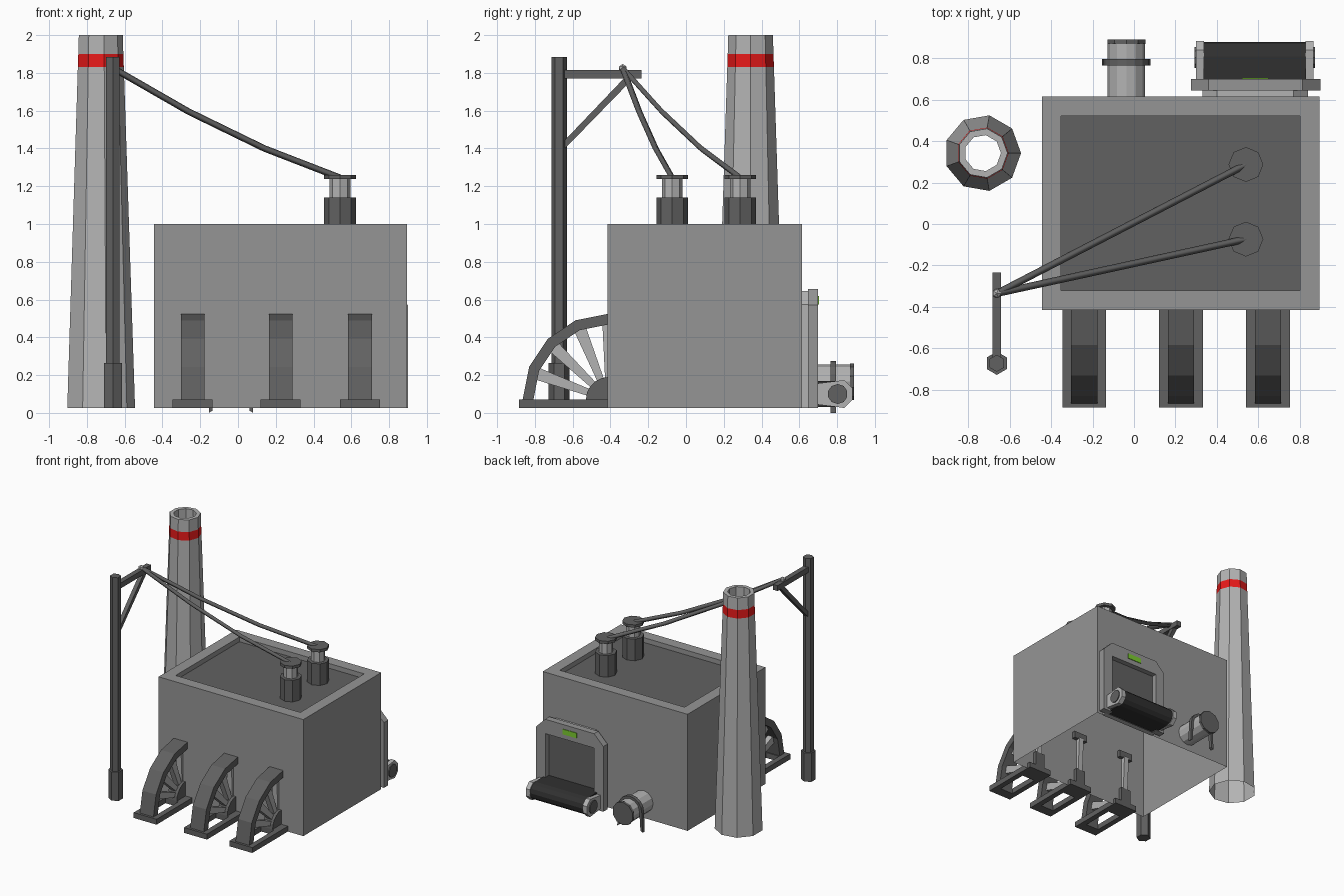
import bpy, bmesh
from math import sin, cos, pi, radians
from mathutils import Vector

if "Cube" in bpy.data.objects:
    bpy.data.objects.remove(bpy.data.objects["Cube"])


def material(name, r, g, b):
    m = bpy.data.materials.new(name)
    m.diffuse_color = (r, g, b, 1)
    m.use_nodes = True
    m.node_tree.nodes["Principled BSDF"].inputs["Base Color"].default_value = m.diffuse_color
    return m


DARK = material("dark_grey", .12, .12, .12)
BLACK = material("rubber", .03, .03, .03)
RED = material("red", .8, .01, .01)
GREEN = material("green", .2, .6, .03)
LIGHT = material("light_grey", .45, .45, .45)


def finish(bm, name, *mats):
    bmesh.ops.recalc_face_normals(bm, faces=bm.faces)
    me = bpy.data.meshes.new(name)
    bm.to_mesh(me)
    bm.free()
    ob = bpy.data.objects.new(name, me)
    bpy.context.collection.objects.link(ob)
    for m in mats:
        if m:
            me.materials.append(m)
    return ob


def extrude(name, pts, lo, hi, axis='x', mat=None):
    """Extrude a 2D profile along x (profile in yz) or y (profile in xz)."""
    bm = bmesh.new()
    place = (lambda a, b, t: (t, a, b)) if axis == 'x' else (lambda a, b, t: (a, t, b))
    f = bm.faces.new([bm.verts.new(place(a, b, lo)) for a, b in pts])
    top = bmesh.ops.extrude_face_region(bm, geom=[f])["geom"]
    shift = Vector(place(0, 0, hi - lo))
    bmesh.ops.translate(bm, vec=shift, verts=[v for v in top if isinstance(v, bmesh.types.BMVert)])
    if not f.is_valid or len(bm.faces) < len(pts) + 2:
        bmesh.ops.holes_fill(bm, edges=bm.edges, sides=0)
    return finish(bm, name, mat)


def box(name, x0, x1, y0, y1, z0, z1, mat=None):
    return extrude(name, [(y0, z0), (y1, z0), (y1, z1), (y0, z1)], x0, x1, 'x', mat)


def arc(cx, cy, r, a0, a1, n):
    return [(cx + r * cos(radians(a0 + (a1 - a0) * i / n)),
             cy + r * sin(radians(a0 + (a1 - a0) * i / n))) for i in range(n + 1)]


def rod(name, p, q, r, n, mat=None):
    """Prism with n sides between two points."""
    p, q = Vector(p), Vector(q)
    bm = bmesh.new()
    bmesh.ops.create_cone(bm, cap_ends=True, segments=n, radius1=r, radius2=r, depth=(q - p).length)
    turn = (q - p).to_track_quat('Z', 'Y').to_matrix()
    bmesh.ops.rotate(bm, matrix=turn, verts=bm.verts)
    bmesh.ops.translate(bm, vec=(p + q) / 2, verts=bm.verts)
    return finish(bm, name, mat)


# Building shell: open underneath, with a sunken roof
bm = bmesh.new()
X0, X1, Y0, Y1, W = -.445, .895, -.415, .615, .093
rings = []
for inset, z in [(0, .025), (0, 1), (W, 1), (W, .96)]:
    rings.append([bm.verts.new((x, y, z)) for x, y in
                  [(X0 + inset, Y0 + inset), (X1 - inset, Y0 + inset),
                   (X1 - inset, Y1 - inset), (X0 + inset, Y1 - inset)]])
for a, b in zip(rings, rings[1:]):
    for i in range(4):
        bm.faces.new((a[i], a[i - 1], b[i - 1], b[i]))
bm.faces.new(rings[-1]).material_index = 1
grey = material("wall_grey", .3, .3, .3)
finish(bm, "building", grey, DARK)

# Chimney: nine-sided tapered tube with a red band
bm = bmesh.new()
prof = [(.185, .025), (.1255, 1.83), (.123, 1.9), (.12, 2), (.088, 2), (.088, 1.8)]
rings = [[bm.verts.new((-.73 + r * cos(2 * pi * i / 9), .342 + r * sin(2 * pi * i / 9), z))
          for i in range(9)] for r, z in prof]
for k, (a, b) in enumerate(zip(rings, rings[1:])):
    for i in range(9):
        bm.faces.new((a[i - 1], a[i], b[i], b[i - 1])).material_index = int(k == 1)
finish(bm, "chimney", LIGHT, RED)

# Half-wheel buttresses on the front
CY, CZ = -.41, .07
for k, x in enumerate((-.24, .226, .646)):
    n = str(k + 1)
    rim = arc(CY, CZ, .455, 180, 90, 4) + [(-.385, .525), (-.385, .468)] + arc(CY, CZ, .398, 90, 180, 4)
    extrude("buttress_rim_" + n, rim, x - .063, x + .063, 'x', DARK)
    extrude("buttress_hub_" + n, arc(CY, CZ, .12, 180, 90, 5) + [(-.385, .19), (-.385, .07)],
            x - .045, x + .045, 'x', DARK)
    for j, ang in enumerate((160, 136, 112, 90)):
        d = Vector((cos(radians(ang)), sin(radians(ang))))
        s = Vector((-d.y, d.x))
        c = Vector((CY, CZ))
        pts = [c + d * .1 + s * .018, c + d * .41 + s * .033, c + d * .41 - s * .033, c + d * .1 - s * .018]
        extrude(f"buttress_spoke_{n}_{j + 1}", [tuple(p) for p in pts], x - .022, x + .022, 'x', LIGHT)
    # Foot frame
    for side in (-1, 1):
        a, b = sorted((x + side * .06, x + side * .106))
        box(f"foot_rail_{n}_{'left' if side < 0 else 'right'}", a, b, -.885, -.385, .025, .07, DARK)
    box("foot_front_" + n, x - .06, x + .06, -.885, -.8, .025, .07, DARK)
    box("foot_rear_" + n, x - .06, x + .06, -.53, -.385, .025, .07, DARK)

# Power pole with arm and brace
PX, PY = -.662, -.672
rod("pole_base", (PX, PY, .025), (PX, PY, .265), .056, 6, DARK)
rod("pole", (PX, PY, .26), (PX, PY, 1.885), .041, 6, DARK)
box("pole_arm", PX - .021, PX + .021, -.645, -.235, 1.77, 1.815, DARK)
extrude("pole_brace", [(-.645, 1.395), (-.28, 1.77), (-.325, 1.775), (-.645, 1.44)],
        PX - .017, PX + .017, 'x', DARK)
bm = bmesh.new()
bmesh.ops.create_icosphere(bm, subdivisions=1, radius=.024)
bmesh.ops.translate(bm, vec=(PX, -.335, 1.823), verts=bm.verts)
finish(bm, "arm_insulator", LIGHT)

# Roof insulators and sagging cables
for k, y in enumerate((.287, -.073)):
    n = str(k + 1)
    for part, z0, z1, r, m in (("base", .955, 1.14, .084, DARK), ("neck", 1.14, 1.237, .055, LIGHT),
                               ("cap", 1.237, 1.26, .084, DARK)):
        rod(f"insulator_{part}_{n}", (.54, y, z0), (.54, y, z1), r, 8, m)
    cu = bpy.data.curves.new("cable_" + n, 'CURVE')
    cu.dimensions = '3D'
    cu.bevel_depth = .017
    cu.bevel_resolution = 0
    cu.use_fill_caps = True
    cu.materials.append(DARK)
    sp = cu.splines.new('POLY')
    sp.points.add(3)
    for i, z in enumerate((1.825, 1.595, 1.4, 1.245)):
        t = i / 3
        sp.points[i].co = (PX + (.54 - PX) * t, -.335 + (y + .335) * t, z, 1)
    bpy.context.collection.objects.link(bpy.data.objects.new("cable_" + n, cu))

# Loading hatch on the back: chamfered frame, collar, panel and lamp
def hatch(x0, x1, top, c):
    return [(x0, .025), (x0, top - c), (x0 + c, top), (x1 - c, top), (x1, top - c), (x1, .025)]


extrude("hatch_collar", hatch(.33, .84, .645, .07), .61, .65, 'y', LIGHT)
inner = [(.81, .025), (.81, .535), (.36, .535), (.36, .025)]
extrude("hatch_frame", hatch(.275, .899, .655, .085) + inner, .645, .7, 'y', grey)
box("hatch_panel", .36, .81, .64, .656, .025, .535, DARK)
box("hatch_lamp", .52, .65, .69, .705, .575, .618, GREEN)

# Conveyor: belt with rounded end, side brackets and roller caps
extrude("belt", [(.65, .03), ] + arc(.808, .1, .07, -90, 90, 6) + [(.65, .17)], .335, .83, 'x', BLACK)
for nm, a, b in (("left", .3, .337), ("right", .828, .865)):
    extrude("belt_bracket_" + nm, [(.69, .045)] + arc(.808, .1, .08, -67.5, 67.5, 3) + [(.69, .155)],
            a, b, 'x', LIGHT)
    rod("roller_cap_" + nm, (a - .008, .803, .1), (b + .008, .803, .1), .053, 10, DARK)

# Pipe with end cap and saddle strap standing on the ground
QX, QZ = -.037, .165
rod("pipe", (QX, .6, QZ), (QX, .875, QZ), .09, 12, LIGHT)
rod("pipe_cap", (QX, .868, QZ), (QX, .89, QZ), .096, 10, DARK)
strap = [(QX + .117, 0)] + arc(QX, QZ, .11, 0, 180, 8) + [(QX - .117, 0), (QX - .098, .012)] \
    + arc(QX, QZ, .088, 180, 0, 8) + [(QX + .098, .012)]
extrude("pipe_strap", strap, .765, .795, 'y', DARK)
